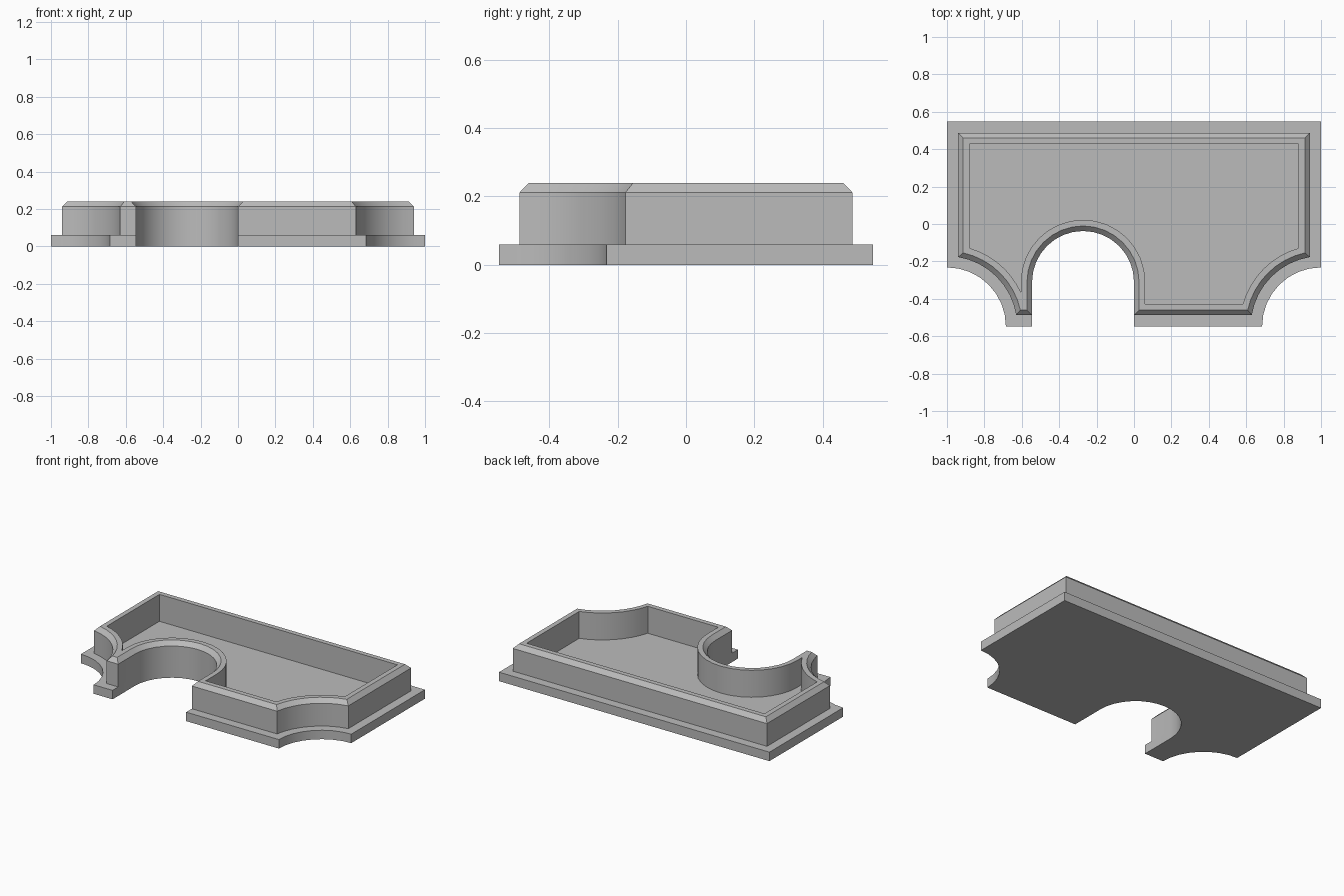
import bpy, bmesh
from math import sin, cos, asin, acos, pi, radians

cube = bpy.data.objects.get("Cube")
if cube:
    bpy.data.objects.remove(cube)

grey = bpy.data.materials.new("plain grey")
grey.use_nodes = True
colour = (0.5, 0.5, 0.5, 1)
grey.diffuse_color = colour
grey.node_tree.nodes["Principled BSDF"].inputs["Base Color"].default_value = colour

HALF_Y = 0.547      # half depth of the base
CORNER_R = 0.315    # radius of the scooped front corners
NOTCH_L = -0.545    # left edge of the front notch, whose right edge is x = 0
NOTCH_Y = -0.31     # centre of the notch's round end
SLAB, SHOULDER, TOP = 0.06, 0.212, 0.24


def scoop(side, d, limit):
    """Arc of a front corner from the side edge to the front edge, inset by d."""
    r = CORNER_R + d
    high = pi / 2 - asin(d / r)
    low = max(asin(d / r), acos(min(1, limit / r)))
    angles = [high + (low - high) * i / 8 for i in range(9)]
    return [(side * (1 - r * cos(a)), -HALF_Y + r * sin(a)) for a in angles]


def outline(d, n):
    """Plan outline inset by d, and by n around the notch."""
    left = scoop(-1, d, 1 + NOTCH_L - n)
    right = scoop(1, d, 1)
    front = -HALF_Y + d
    mid, r = NOTCH_L / 2, -NOTCH_L / 2 + n
    arc = [(mid - r * cos(pi * i / 16), NOTCH_Y + r * sin(pi * i / 16))
           for i in range(17)]
    foot = (mid - r, max(front, left[-1][1]))
    back = HALF_Y - d
    return (left + [foot] + arc + [(mid + r, front)] + right[::-1]
            + [(1 - d, back), (d - 1, back)])


def build(name, loops, closed=False):
    """Skin a stack of (outline, z) loops; cap the ends or join them in a ring."""
    bm = bmesh.new()
    rings = [[bm.verts.new((x, y, z)) for x, y in pts] for pts, z in loops]
    pairs = list(zip(rings, rings[1:]))
    if closed:
        pairs.append((rings[-1], rings[0]))
    else:
        bm.faces.new(rings[0])
        bm.faces.new(rings[-1])
    for a, b in pairs:
        for i in range(len(a)):
            bm.faces.new((a[i - 1], a[i], b[i], b[i - 1]))
    bmesh.ops.remove_doubles(bm, verts=bm.verts, dist=0.0001)
    bmesh.ops.recalc_face_normals(bm, faces=bm.faces)
    mesh = bpy.data.meshes.new(name)
    bm.to_mesh(mesh)
    bm.free()
    mesh.materials.append(grey)
    obj = bpy.data.objects.new(name, mesh)
    bpy.context.collection.objects.link(obj)
    bpy.ops.object.select_all(action="DESELECT")
    obj.select_set(True)
    bpy.context.view_layer.objects.active = obj
    bpy.ops.object.shade_smooth_by_angle(angle=radians(25))


# Flat base with a ledge around the wall
base = outline(0, 0)
build("base_slab", [(base, 0), (base, SLAB)])

# Hollow wall with a chamfered outer top edge
outer, rim, inner = outline(0.06, 0), outline(0.087, 0.027), outline(0.12, 0.06)
build("chamfered_wall", [(outer, SLAB), (outer, SHOULDER), (rim, TOP),
                         (inner, TOP), (inner, SLAB)], closed=True)
